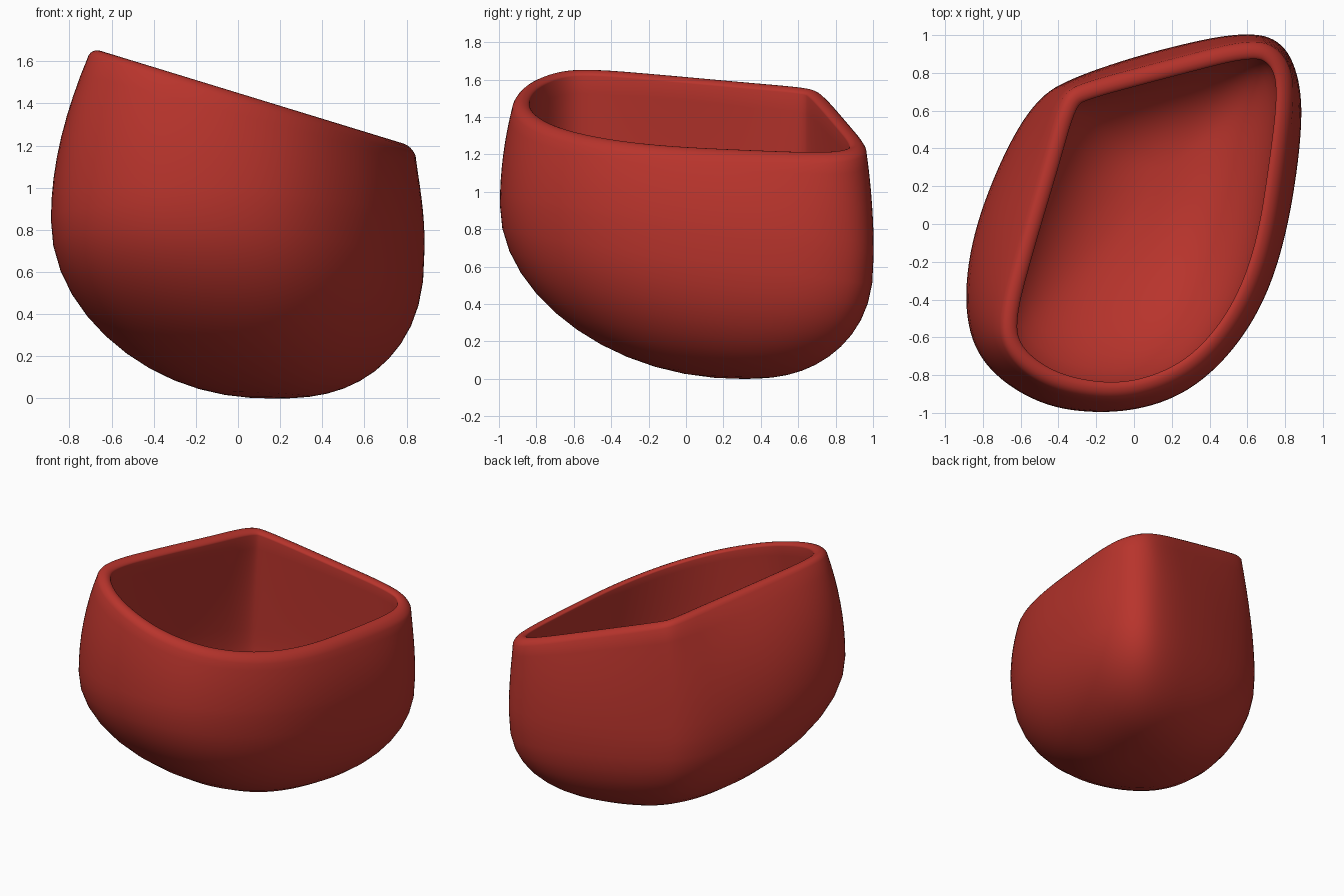
import bpy, bmesh, math
from mathutils import Vector

if "Cube" in bpy.data.objects:
    bpy.data.objects.remove(bpy.data.objects["Cube"], do_unlink=True)

# Plan outlines, clockwise from the back corner: inner mouth edge and widest belly
MOUTH = [(-.31, .62), (-.25, .66), (.2, .78), (.63, .89), (.73, .84), (.76, .7),
         (.72, .35), (.65, -.1), (.53, -.42), (.35, -.66), (.15, -.79), (-.1, -.85),
         (-.4, -.8), (-.6, -.66), (-.63, -.5), (-.52, -.1), (-.4, .3)]
BELLY = [(-.5, .66), (-.3, .77), (.1, .9), (.55, 1), (.77, .96), (.87, .74),
         (.87, .42), (.79, -.08), (.66, -.45), (.45, -.74), (.2, -.92), (-.12, -.99),
         (-.48, -.95), (-.78, -.75), (-.885, -.48), (-.85, -.08), (-.68, .37)]
BASE = Vector((.17, .3))
WALL = .1
CREST = .035


def smooth_outline(points, rounds=3):
    """Closed corner-cutting curve."""
    pts = [Vector(p) for p in points]
    for _ in range(rounds):
        cut = []
        for a, b in zip(pts, pts[1:] + pts[:1]):
            cut += [a.lerp(b, .25), a.lerp(b, .75)]
        pts = cut
    return pts


def soften(pts, reach=14):
    """Outline with its corners averaged away."""
    n = len(pts)
    return [sum((pts[(i + k) % n] for k in range(-reach, reach + 1)), Vector((0, 0)))
            / (2 * reach + 1) for i in range(n)]


def outward(pts):
    """Unit outward normals of a clockwise outline."""
    n = len(pts)
    result = []
    for i in range(n):
        t = (pts[(i + 1) % n] - pts[i - 1]).normalized()
        result.append(Vector((-t.y, t.x)))
    return result


def rim_height(p):
    return 1.45 - .306 * p.x


def bowl_ring(outline, s, floor):
    """Ring of the rounded underside, s = 0 at the base and 1 at the belly."""
    ring = []
    for p, soft in zip(outline, soften(outline)):
        power = 2.3 + .25 * p.y + .15 * p.x
        top = .8 - .13 * p.y
        rise = 1 - (1 - s ** power) ** (1 / power)
        xy = BASE.lerp(soft.lerp(p, s ** 3), s)
        ring.append(Vector((xy.x, xy.y, floor + (top - floor) * rise)))
    return ring


def wall_ring(low, high, t, bulge):
    """Ring of the side wall between the belly and the lip."""
    ring = []
    for a, b in zip(low, high):
        p = a.lerp(b, t ** bulge)
        p.z = a.z + (b.z - a.z) * t
        ring.append(p)
    return ring


def lip_ring(angle):
    """Ring of the lip: a broad outer shoulder and a tight inner edge."""
    outer = angle < math.pi / 2
    reach, drop = (WALL - CREST, .08) if outer else (CREST, .02)
    ring = []
    for p, n in zip(mouth, mouth_normals):
        q = p + n * (CREST + reach * math.cos(angle))
        ring.append(Vector((q.x, q.y, rim_height(q) - drop * (1 - math.sin(angle)))))
    return ring


mouth = smooth_outline(MOUTH)
mouth_normals = outward(mouth)
belly = [p * 1.018 for p in smooth_outline(BELLY)]
hollow = [(p - n * WALL).lerp(m, .5) for p, n, m in zip(belly, outward(belly), mouth)]

# Outer shell, lip, then inner shell as one stack of rings
curve = [math.sin(math.pi / 2 * k / 12) for k in range(1, 13)]
steps = [k / 8 for k in range(1, 8)]
under = [bowl_ring(belly, s, 0) for s in curve]
inside = [bowl_ring(hollow, s, WALL) for s in curve]
lip = [lip_ring(math.pi * k / 12) for k in range(2, 13)]
rings = under + [wall_ring(under[-1], lip[0], t, 2) for t in steps] + lip
rings += [wall_ring(inside[-1], lip[-1], t, 1.3) for t in reversed(steps)]
rings += inside[::-1]

bm = bmesh.new()
loops = [[bm.verts.new(p) for p in ring] for ring in rings]
count = len(mouth)
for low, high in zip(loops, loops[1:]):
    for i in range(count):
        j = (i + 1) % count
        bm.faces.new((low[i], low[j], high[j], high[i]))
for loop, height in ((loops[0], 0), (loops[-1], WALL)):
    pole = bm.verts.new((BASE.x, BASE.y, height))
    for i in range(count):
        bm.faces.new((loop[i], loop[(i + 1) % count], pole))
bmesh.ops.recalc_face_normals(bm, faces=bm.faces)
mesh = bpy.data.meshes.new("hollow_cup")
bm.to_mesh(mesh)
bm.free()

cup = bpy.data.objects.new("hollow_cup", mesh)
bpy.context.collection.objects.link(cup)

# Single brick red material
red = bpy.data.materials.new("brick_red")
red.use_nodes = True
colour = (.48, .034, .025, 1)
red.diffuse_color = colour
red.node_tree.nodes["Principled BSDF"].inputs["Base Color"].default_value = colour
mesh.materials.append(red)

bpy.ops.object.select_all(action='DESELECT')
cup.select_set(True)
bpy.context.view_layer.objects.active = cup
bpy.ops.object.shade_smooth_by_angle(angle=math.radians(50))
